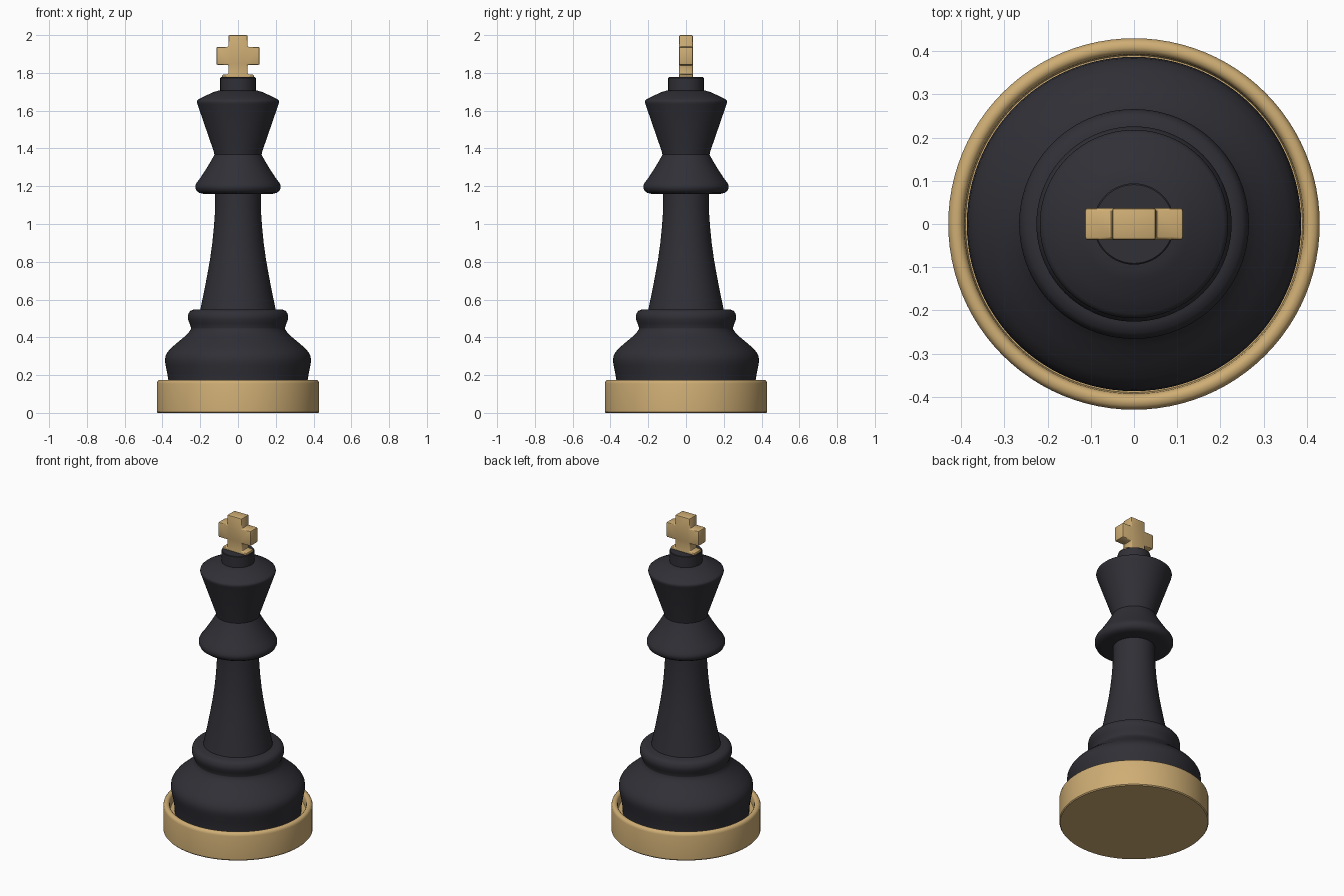
import bpy, bmesh, math

if "Cube" in bpy.data.objects:
    bpy.data.objects.remove(bpy.data.objects["Cube"])


def material(name, rgb):
    m = bpy.data.materials.new(name)
    m.diffuse_color = (*rgb, 1)
    m.use_nodes = True
    m.node_tree.nodes["Principled BSDF"].inputs["Base Color"].default_value = m.diffuse_color
    return m


DARK = material("charcoal", (0.029, 0.029, 0.037))
GOLD = material("tan gold", (0.62, 0.42, 0.175))


def finish(bm, name, mat, angle=35):
    bmesh.ops.remove_doubles(bm, verts=bm.verts, dist=1e-5)
    bmesh.ops.recalc_face_normals(bm, faces=bm.faces)
    me = bpy.data.meshes.new(name)
    bm.to_mesh(me)
    bm.free()
    ob = bpy.data.objects.new(name, me)
    bpy.context.collection.objects.link(ob)
    me.materials.append(mat)
    bpy.ops.object.select_all(action='DESELECT')
    ob.select_set(True)
    bpy.context.view_layer.objects.active = ob
    bpy.ops.object.shade_smooth_by_angle(angle=math.radians(angle))
    return ob


def lathe(name, profile, mat, steps=96):
    """Revolve (radius, height) points about z."""
    bm = bmesh.new()
    vs = [bm.verts.new((r, 0, z)) for r, z in profile]
    es = [bm.edges.new(p) for p in zip(vs, vs[1:])]
    bmesh.ops.spin(bm, geom=vs + es, cent=(0, 0, 0), axis=(0, 0, 1),
                   angle=math.tau, steps=steps, use_merge=True)
    return finish(bm, name, mat)


# base cup with raised rim
lathe("base_ring", [(0, 0), (0.425, 0), (0.43, 0.006), (0.43, 0.155), (0.427, 0.166),
                    (0.42, 0.173), (0.41, 0.175), (0.402, 0.173), (0.396, 0.167),
                    (0.393, 0.158), (0.39, 0.12), (0, 0.12)], GOLD)

# bulging lower body
lathe("lower_body", [(0, 0.11), (0.364, 0.11), (0.368, 0.17), (0.375, 0.21), (0.383, 0.25),
                     (0.387, 0.275), (0.384, 0.30), (0.374, 0.32), (0.356, 0.342),
                     (0.32, 0.373), (0.285, 0.402), (0.262, 0.425), (0.248, 0.445),
                     (0.248, 0.45), (0.257, 0.475), (0.265, 0.495), (0.266, 0.51),
                     (0.262, 0.528), (0.252, 0.54), (0.232, 0.548), (0, 0.55)], DARK)

# tapering stem
lathe("stem", [(0, 0.53), (0.203, 0.53), (0.197, 0.56), (0.178, 0.65), (0.161, 0.74),
               (0.147, 0.82), (0.136, 0.90), (0.128, 0.98), (0.123, 1.05), (0.121, 1.10),
               (0.121, 1.18), (0, 1.18)], DARK)

# flared collar
lathe("collar", [(0, 1.16), (0.185, 1.16), (0.205, 1.165), (0.219, 1.175), (0.226, 1.19),
                 (0.226, 1.203), (0.22, 1.217), (0.20, 1.243), (0.16, 1.305),
                 (0.135, 1.348), (0.124, 1.37), (0, 1.38)], DARK)

# head cone, shallow dome and top button
lathe("head", [(0, 1.36), (0.124, 1.36), (0.127, 1.38), (0.215, 1.635), (0.218, 1.646),
               (0.216, 1.654), (0.208, 1.661), (0.17, 1.68), (0.13, 1.698),
               (0.105, 1.706), (0, 1.71)], DARK)
lathe("top_button", [(0, 1.69), (0.094, 1.69), (0.094, 1.774), (0.091, 1.777),
                     (0, 1.777)], DARK)

# cross finial: extruded half outline mirrored in x, with rounded edges
half = [(0.085, 1.772), (0.085, 1.79), (0.05, 1.793), (0.05, 1.842),
        (0.114, 1.842), (0.114, 1.937), (0.051, 1.937), (0.051, 2.0)]
outline = half + [(-x, z) for x, z in reversed(half)]
bm = bmesh.new()
face = bm.faces.new([bm.verts.new((x, -0.037, z)) for x, z in outline])
ext = bmesh.ops.extrude_face_region(bm, geom=[face], use_keep_orig=True)
bmesh.ops.translate(bm, vec=(0, 0.074, 0),
                    verts=[v for v in ext["geom"] if isinstance(v, bmesh.types.BMVert)])
bmesh.ops.recalc_face_normals(bm, faces=bm.faces)
bmesh.ops.bevel(bm, geom=bm.edges[:], offset=0.007, segments=2, profile=0.5,
                affect='EDGES', clamp_overlap=True)
finish(bm, "cross_finial", GOLD, 40)
